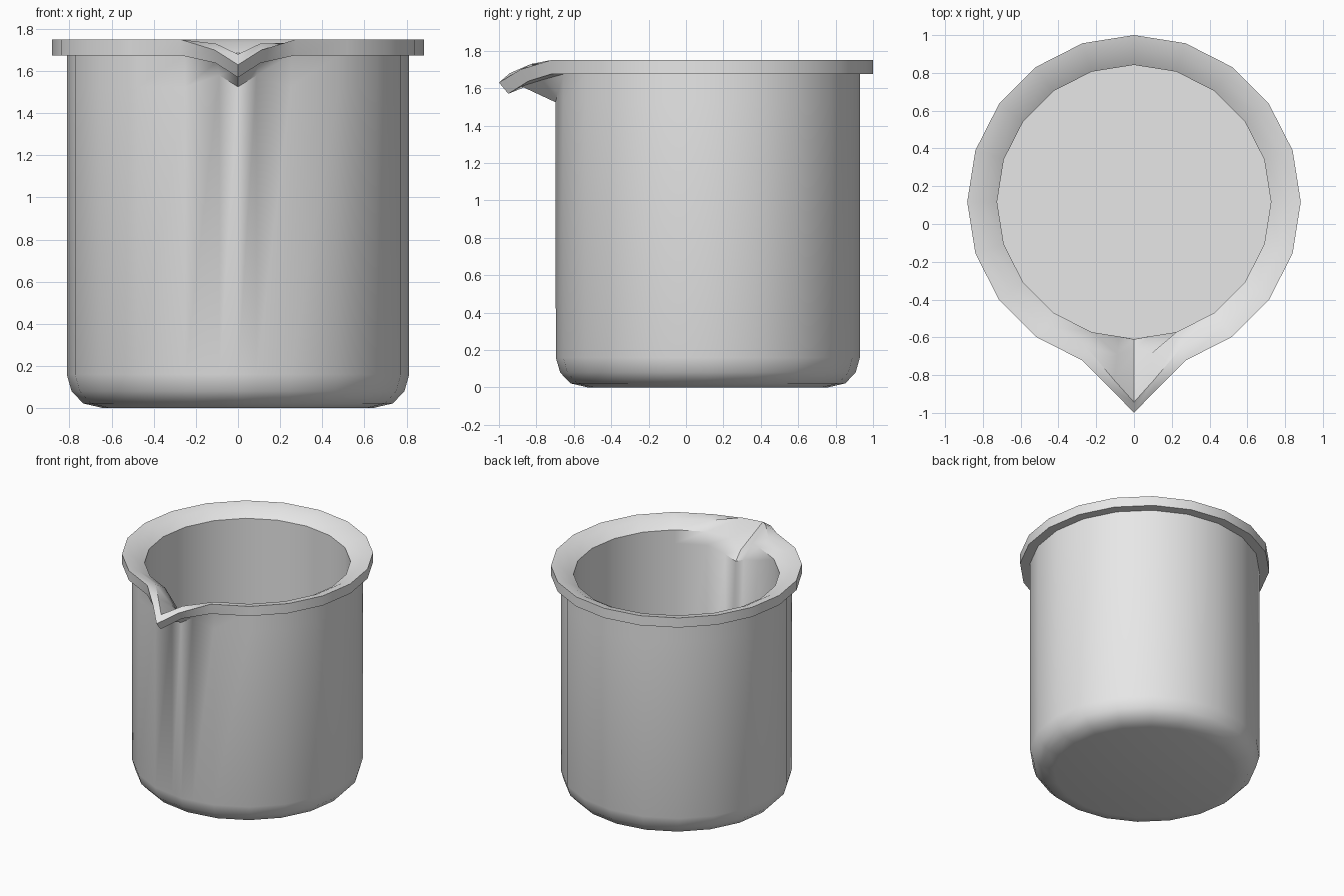
import bpy, bmesh, math

if "Cube" in bpy.data.objects:
    bpy.data.objects.remove(bpy.data.objects["Cube"])

CY = 0.117          # beaker axis sits behind the origin because of the spout
SIDES = 20

# Cross-section (radius, height) from base, up the outside, over the rim, down the inside
BASE = [(0.64, 0.0), (0.735, 0.022), (0.79, 0.08), (0.813, 0.16)]
FLOOR = (0.725, 0.09)
# Upper section: wall, under rim, lip bottom, lip top, crest, funnel foot, inner wall
PLAIN = [(0.813, 1.525), (0.813, 1.675), (0.883, 1.675), (0.883, 1.75),
         (0.81, 1.735), (0.725, 1.685), (0.725, 1.58)]
HALF = [(0.805, 1.58), (0.89, 1.645), (0.965, 1.638), (1.008, 1.70),
        (0.95, 1.73), (0.81, 1.635), (0.717, 1.54)]
TIP = [(0.815, 1.525), (0.997, 1.61), (1.067, 1.57), (1.117, 1.63),
       (1.06, 1.68), (0.787, 1.565), (0.727, 1.50)]


def column(angle, upper, k=1.0):
    """Section at an angle from the front (-y); k keeps added columns on the facets."""
    pts = [(r * k, z) for r, z in BASE] + upper + [(FLOOR[0] * k, FLOOR[1])]
    s, c = math.sin(angle), math.cos(angle)
    return [(r * s, CY - r * c, z) for r, z in pts]


# Columns round the beaker, with two extra ones shaping the spout
half = math.radians(6.3)
step = 2 * math.pi / SIDES
k = math.cos(step / 2) / math.cos(step / 2 - half)
cols = [column(0, TIP), column(half, HALF, k)]
cols += [column(i * step, PLAIN) for i in range(1, SIDES)]
cols.append(column(-half, HALF, k))

bm = bmesh.new()
grid = [[bm.verts.new(p) for p in col] for col in cols]
for i, a in enumerate(grid):
    b = grid[(i + 1) % len(grid)]
    for j in range(len(a) - 1):
        bm.faces.new((a[j], b[j], b[j + 1], a[j + 1]))
# Underside and inside floor
bm.faces.new([c[0] for c in reversed(grid)])
bm.faces.new([c[-1] for c in grid])
bmesh.ops.recalc_face_normals(bm, faces=bm.faces)

mesh = bpy.data.meshes.new("beaker")
bm.to_mesh(mesh)
bm.free()
beaker = bpy.data.objects.new("beaker", mesh)
bpy.context.collection.objects.link(beaker)

mat = bpy.data.materials.new("light grey")
mat.diffuse_color = (0.8, 0.8, 0.8, 1)
mat.use_nodes = True
mat.node_tree.nodes["Principled BSDF"].inputs["Base Color"].default_value = mat.diffuse_color
mesh.materials.append(mat)

bpy.context.view_layer.objects.active = beaker
beaker.select_set(True)
bpy.ops.object.shade_smooth_by_angle(angle=math.radians(40))
